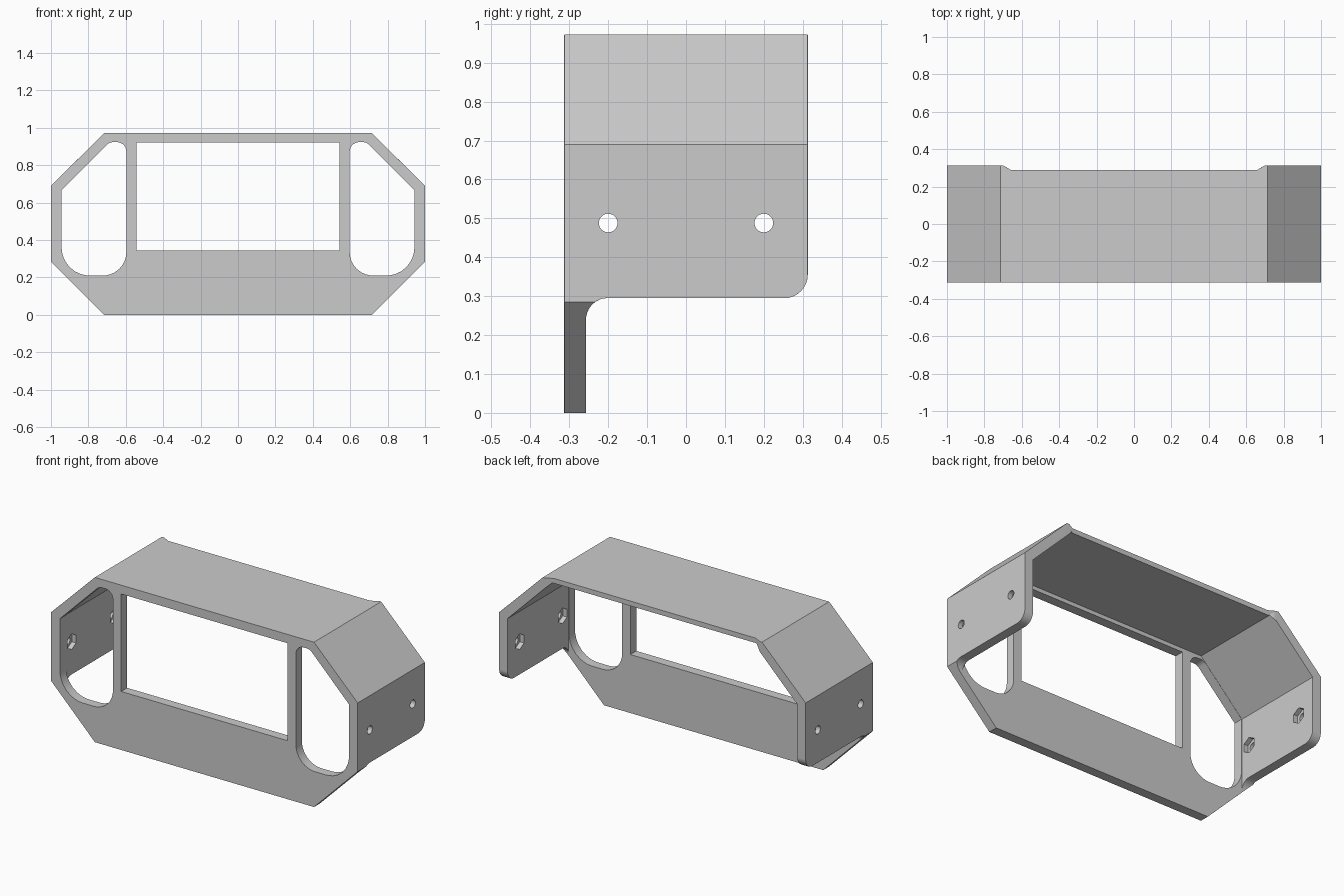
import bpy, bmesh, math
from mathutils import Vector

cube = bpy.data.objects.get("Cube")
if cube:
    bpy.data.objects.remove(cube, do_unlink=True)

FRONT, BACK = -0.313, 0.313
PLATE_BACK = -0.257
FAR = 1.5

grey = bpy.data.materials.new("plain grey")
grey.use_nodes = True
colour = (0.6, 0.6, 0.6, 1)
grey.diffuse_color = colour
grey.node_tree.nodes["Principled BSDF"].inputs["Base Color"].default_value = colour


def rounded(corners, steps=8):
    """Outline from (u, v, radius) corners, each rounded by its radius."""
    out = []
    for i, (u, v, r) in enumerate(corners):
        p = Vector((u, v))
        if r == 0:
            out.append(p)
            continue
        a = (Vector(corners[i - 1][:2]) - p).normalized()
        b = (Vector(corners[(i + 1) % len(corners)][:2]) - p).normalized()
        half = a.angle(b) / 2
        centre = p + (a + b).normalized() * (r / math.sin(half))
        start = p + a * (r / math.tan(half)) - centre
        end = p + b * (r / math.tan(half)) - centre
        for k in range(steps + 1):
            out.append(centre + start.lerp(end, k / steps).normalized() * r)
    return out


def prism(name, outline, axis, lo, hi):
    """Extrude a 2D outline along an axis; the other two axes keep their order."""
    def place(p, d):
        c = [p[0], p[1]]
        c.insert("xyz".index(axis), d)
        return c
    bm = bmesh.new()
    face = bm.faces.new([bm.verts.new(place(p, lo)) for p in outline])
    top = bmesh.ops.extrude_face_region(bm, geom=[face])
    shift = Vector(place((0, 0), hi - lo))
    moved = [g for g in top["geom"] if isinstance(g, bmesh.types.BMVert)]
    bmesh.ops.translate(bm, verts=moved, vec=shift)
    bmesh.ops.recalc_face_normals(bm, faces=bm.faces)
    mesh = bpy.data.meshes.new(name)
    bm.to_mesh(mesh)
    bm.free()
    obj = bpy.data.objects.new(name, mesh)
    bpy.context.collection.objects.link(obj)
    mesh.materials.append(grey)
    return obj


def apply(obj, mod):
    bpy.context.view_layer.objects.active = obj
    bpy.ops.object.modifier_apply(modifier=mod.name)


def cut(obj, cutter):
    mod = obj.modifiers.new("cut", "BOOLEAN")
    mod.operation = "DIFFERENCE"
    mod.solver = "EXACT"
    mod.object = cutter
    apply(obj, mod)
    bpy.data.objects.remove(cutter, do_unlink=True)


def mirrored(points):
    return points + [(-x, z) for x, z in reversed(points)]


def circle(y, z, r, n):
    return [(y + r * math.sin(math.tau * k / n), z + r * math.cos(math.tau * k / n))
            for k in range(n)]


# Eight-sided body
housing = prism("housing", mirrored([(0.715, 0), (1, 0.285), (1, 0.69), (0.715, 0.972)]),
                "y", FRONT, BACK)

# Hollow behind the front plate, with a thin top and thicker sides
cut(housing, prism("cavity", mirrored([(0.945, -0.2), (0.945, 0.667), (0.669, 0.943)]),
                   "y", PLATE_BACK, FAR))

# Space under the side walls, with rounded corners
under = rounded([(PLATE_BACK, -FAR, 0), (PLATE_BACK, 0.295, 0.055),
                 (BACK, 0.295, 0.06), (BACK, 0.5, 0), (FAR, 0.5, 0), (FAR, -FAR, 0)])
cut(housing, prism("under_space", under, "x", -FAR, FAR))

# Shallow notch along the back of the top
cut(housing, prism("top_notch", mirrored([(0.66, 0.29), (0.72, 0.325)]), "z", 0.8, FAR))

# Softened outer edges
bevel = housing.modifiers.new("edges", "BEVEL")
bevel.width = 0.008
bevel.segments = 2
bevel.limit_method = "ANGLE"
bevel.angle_limit = math.radians(50)
apply(housing, bevel)

# Main window
cut(housing, prism("window", mirrored([(0.543, 0.345), (0.543, 0.92)]), "y", -FAR, -0.2))

# Side openings, screw holes and hexagonal nut pockets
opening = rounded([(0.597, 0.21, 0.125), (0.943, 0.21, 0.15), (0.943, 0.667, 0),
                   (0.687, 0.923, 0.05), (0.597, 0.923, 0.05)])
for side in (1, -1):
    cut(housing, prism("opening", [(side * p.x, p.y) for p in opening], "y", -FAR, -0.2))
    for y in (-0.2, 0.2):
        cut(housing, prism("screw_hole", circle(y, 0.488, 0.024, 24), "x", side * 0.9, side * 1.1))
        cut(housing, prism("nut_pocket", circle(y, 0.488, 0.046, 6), "x", side * 0.9, side * 0.972))

# Smooth curves, with the large faces kept flat
bpy.ops.object.select_all(action="DESELECT")
housing.select_set(True)
bpy.context.view_layer.objects.active = housing
bpy.ops.object.shade_smooth_by_angle(angle=math.radians(30))
flat = housing.modifiers.new("flat_faces", "WEIGHTED_NORMAL")
flat.keep_sharp = True
